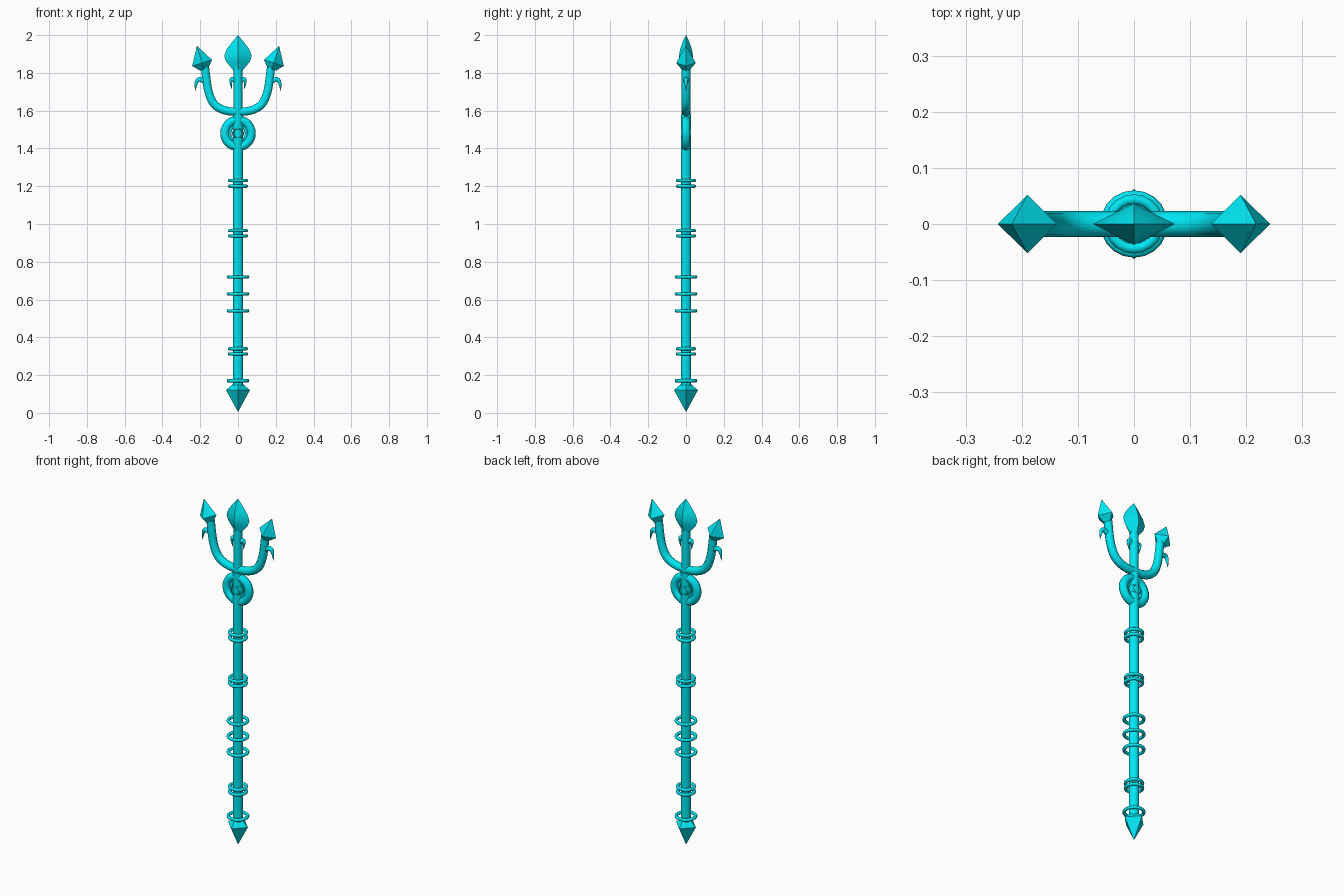
import bpy, bmesh
from math import radians, pi, cos, sin
from mathutils import Matrix

if "Cube" in bpy.data.objects:
    bpy.data.objects.remove(bpy.data.objects["Cube"])

mat = bpy.data.materials.new("cyan")
mat.diffuse_color = (0.0, 0.8, 0.9, 1)
mat.use_nodes = True
mat.node_tree.nodes["Principled BSDF"].inputs["Base Color"].default_value = mat.diffuse_color


def finish(ob, name, smooth=True):
    ob.name = name
    ob.data.materials.append(mat)
    if smooth:
        bpy.ops.object.select_all(action='DESELECT')
        ob.select_set(True)
        bpy.context.view_layer.objects.active = ob
        bpy.ops.object.shade_smooth_by_angle(angle=radians(40))
    return ob


def torus(name, z, major, minor, rot=(0, 0, 0), sides=20):
    bpy.ops.mesh.primitive_torus_add(major_radius=major, minor_radius=minor, major_segments=sides,
                                     minor_segments=10, location=(0, 0, z), rotation=rot)
    return finish(bpy.context.object, name)


def spearhead(name, profile, matrix=Matrix()):
    # four-sided solid from (half width, half depth, height) levels
    bm = bmesh.new()
    loops = []
    for w, d, z in profile:
        pts = [(w, 0, z), (0, d, z), (-w, 0, z), (0, -d, z)] if w else [(0, 0, z)]
        loops.append([bm.verts.new(p) for p in pts])
    for a, b in zip(loops, loops[1:]):
        for i in range(4):
            j = (i + 1) % 4
            quad = [a[i % len(a)], a[j % len(a)], b[j % len(b)], b[i % len(b)]]
            bm.faces.new(list(dict.fromkeys(quad)))
    for end in (loops[0], loops[-1]):
        if len(end) == 4:
            bm.faces.new(end)
    bmesh.ops.recalc_face_normals(bm, faces=bm.faces)
    bm.transform(matrix)
    me = bpy.data.meshes.new(name)
    bm.to_mesh(me)
    bm.free()
    ob = bpy.data.objects.new(name, me)
    bpy.context.collection.objects.link(ob)
    return finish(ob, name)


def tube(name, pts, radius):
    # swept round bar, points are (x, z, radius factor)
    cu = bpy.data.curves.new(name, 'CURVE')
    cu.dimensions = '3D'
    cu.bevel_depth = radius
    cu.bevel_resolution = 3
    cu.use_fill_caps = True
    cu.resolution_u = 5
    sp = cu.splines.new('NURBS')
    sp.points.add(len(pts) - 1)
    for p, (x, z, r) in zip(sp.points, pts):
        p.co = (x, 0, z, 1)
        p.radius = r
    sp.order_u = 3
    sp.use_endpoint_u = True
    ob = bpy.data.objects.new(name, cu)
    bpy.context.collection.objects.link(ob)
    bpy.ops.object.select_all(action='DESELECT')
    ob.select_set(True)
    bpy.context.view_layer.objects.active = ob
    bpy.ops.object.convert(target='MESH')
    return finish(bpy.context.object, name)


# shaft, slimmer above the fork
for name, z0, z1, r in (("shaft", 0.13, 1.58, 0.027), ("centre_prong", 1.57, 1.85, 0.023)):
    bpy.ops.mesh.primitive_cylinder_add(vertices=16, radius=r, depth=z1 - z0, location=(0, 0, (z0 + z1) / 2))
    finish(bpy.context.object, name)

# grip rings
for z in (1.23, 1.20, 0.965, 0.937, 0.34, 0.312):
    torus("narrow_ring", z, 0.044, 0.009)
for z in (0.72, 0.63, 0.54, 0.17):
    torus("wide_ring", z, 0.051, 0.009)

# upright rings below the fork
torus("large_loop", 1.48, 0.071, 0.023, (pi / 2, 0, 0), 28)
torus("inner_loop", 1.48, 0.044, 0.008, (pi / 2, 0, 0), 24)
torus("centre_loop", 1.48, 0.024, 0.007, (pi / 2, 0, 0), 20).scale.z = 4

# bottom spike and centre head
spearhead("bottom_spike", [(0, 0, 0.005), (0.063, 0.063, 0.12), (0.025, 0.025, 0.155)])
spearhead("centre_head", [(0.022, 0.022, 1.81), (0.063, 0.034, 1.86), (0.073, 0.037, 1.89),
                          (0.06, 0.031, 1.925), (0.03, 0.018, 1.965), (0, 0, 2.0)])

# curved fork bar
half = [(0.175, 1.83, 1), (0.168, 1.77, 1), (0.158, 1.70, 1), (0.13, 1.63, 1), (0.07, 1.598, 1)]
tube("fork", [(-x, z, r) for x, z, r in half] + [(0, 1.593, 1)] + half[::-1], 0.023)

# side heads and hooked barbs
for s in (-1, 1):
    m = Matrix.Translation((s * 0.19, 0, 1.853)) @ Matrix.Rotation(s * radians(17), 4, 'Y')
    spearhead("side_head", [(0.024, 0.024, -0.035), (0.055, 0.052, 0), (0, 0, 0.094)], m)
    tube("side_barb", [(s * 0.165, 1.745, 1), (s * 0.2, 1.775, 1), (s * 0.225, 1.75, 0.7), (s * 0.226, 1.703, 0.04)], 0.014)
    tube("centre_barb", [(s * 0.01, 1.75, 1), (s * 0.03, 1.775, 1), (s * 0.042, 1.755, 0.7), (s * 0.032, 1.712, 0.04)], 0.012)
